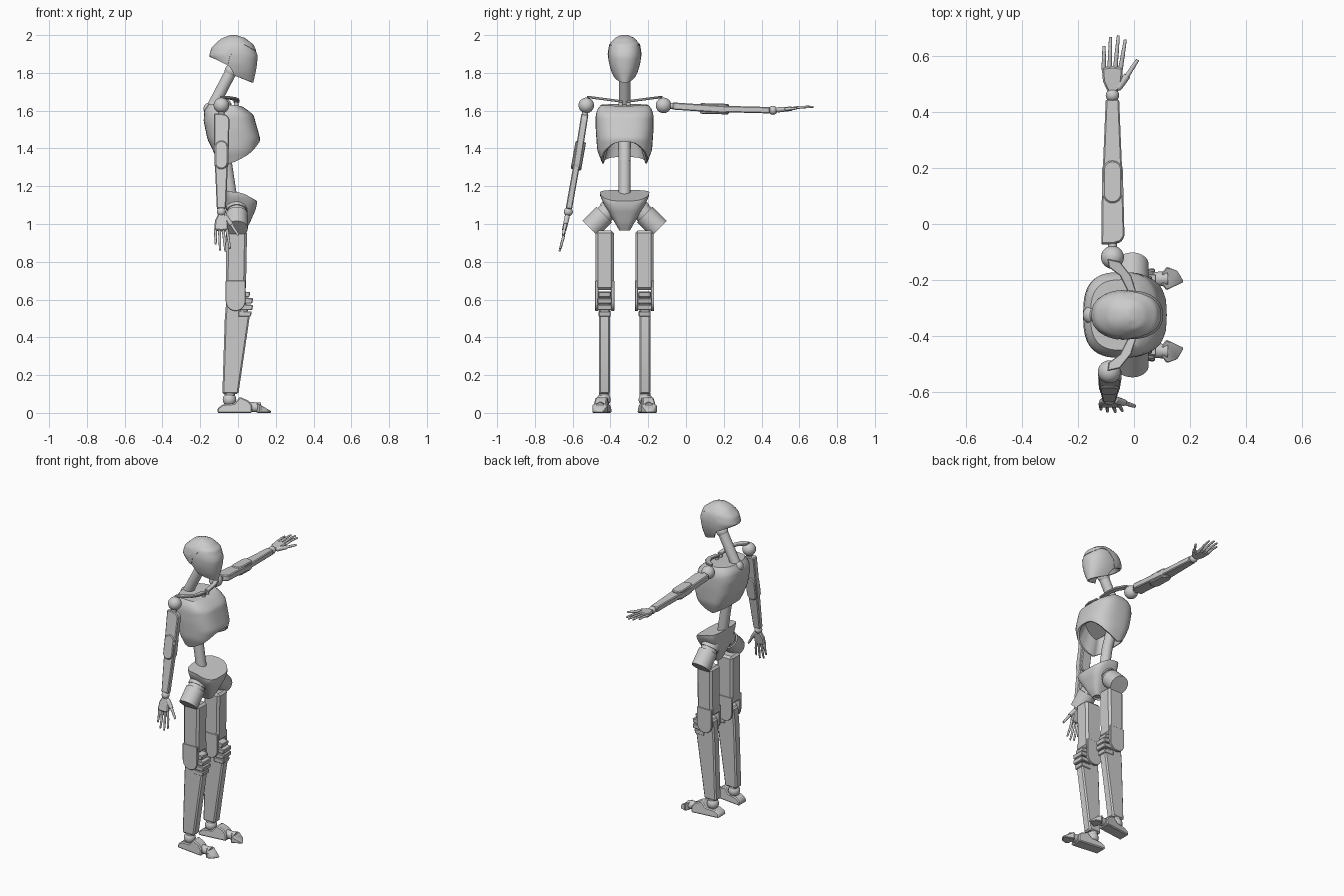
import bpy, bmesh
from math import sin, cos, pi, radians, copysign
from mathutils import Vector

if "Cube" in bpy.data.objects:
    bpy.data.objects.remove(bpy.data.objects["Cube"])

CY = -0.325  # y of the body's own mid-plane


def finish(name, bm, angle=32):
    bmesh.ops.recalc_face_normals(bm, faces=bm.faces[:])
    me = bpy.data.meshes.new(name)
    bm.to_mesh(me)
    bm.free()
    me.shade_smooth()
    me.set_sharp_from_angle(angle=radians(angle))
    ob = bpy.data.objects.new(name, me)
    bpy.context.collection.objects.link(ob)
    return ob


def lerp(table, t):
    if t <= table[0][0]:
        return table[0][1]
    for (a, u), (b, v) in zip(table, table[1:]):
        if t <= b:
            return u + (v - u) * (t - a) / (b - a)
    return table[-1][1]


def bridge(bm, rings):
    for A, B in zip(rings, rings[1:]):
        for i in range(len(A)):
            j = (i + 1) % len(A)
            bm.faces.new((A[i], A[j], B[j], B[i]))


def shell(name, xc, bot, top, front, back, half, n, rise, levels=12, N=48, grow=1.0):
    """Body shell: superellipse rings; bot/top heights vary with cos(angle), bottom hollowed."""
    bm = bmesh.new()
    rings = []

    def point(a, z, k=1.0):
        c, s = cos(a), sin(a)
        rx = (lerp(front, z) - xc) if c > 0 else (xc - lerp(back, z))
        return Vector((xc + k * rx * copysign(abs(c) ** (2 / n), c),
                       CY + k * lerp(half, z) * copysign(abs(s) ** (2 / n), s), z))
    angs = [2 * pi * i / N for i in range(N)]
    lo = [lerp(bot, cos(a)) for a in angs]
    for k, up in ((0.7, rise), (0.93, 0)):
        ring = []
        for a, z in zip(angs, lo):
            p = point(a, z, k)
            p.z += up
            ring.append(bm.verts.new(p))
        rings.append(ring)
    for l in range(levels + 1):
        t = l / levels
        rings.append([bm.verts.new(point(a, z + (lerp(top, cos(a)) - z) * t, grow))
                      for a, z in zip(angs, lo)])
    bridge(bm, rings)
    bm.faces.new(rings[0])
    bm.faces.new(rings[-1])
    return finish(name, bm)


def rod(name, p, q, r, r2=None, seg=24):
    p, q = Vector(p), Vector(q)
    bm = bmesh.new()
    rot = (q - p).to_track_quat('Z', 'Y')
    rings = [[bm.verts.new(o + rot @ Vector((rr * cos(2 * pi * i / seg), rr * sin(2 * pi * i / seg), 0)))
              for i in range(seg)] for o, rr in ((p, r), (q, r if r2 is None else r2))]
    bridge(bm, rings)
    bm.faces.new(rings[0])
    bm.faces.new(rings[1])
    return finish(name, bm)


def ball(name, p, r, seg=24):
    bm = bmesh.new()
    bmesh.ops.create_uvsphere(bm, u_segments=seg, v_segments=seg // 2, radius=r)
    bmesh.ops.translate(bm, vec=Vector(p), verts=bm.verts[:])
    return finish(name, bm)


def plate(name, pts, th, place, bevel=0.006):
    """Extruded outline (a, b) of thickness th, put in space by place(a, b, w)."""
    bm = bmesh.new()
    rings = [[bm.verts.new(place(a, b, w)) for a, b in pts] for w in (-th / 2, th / 2)]
    bridge(bm, rings)
    bm.faces.new(rings[0])
    bm.faces.new(rings[1])
    bmesh.ops.recalc_face_normals(bm, faces=bm.faces[:])
    if bevel:
        edges = [e for e in bm.edges if e.calc_face_angle(0) > 0.6]
        bmesh.ops.bevel(bm, geom=edges, offset=bevel, segments=1, affect='EDGES', clamp_overlap=True)
    return finish(name, bm)


def arc(u, r, a0, a1, n=12):
    return [(u + r * cos(a0 + (a1 - a0) * i / n), r * sin(a0 + (a1 - a0) * i / n)) for i in range(n + 1)]


# head: face mask and cranium
hf = [(1.745, .08), (1.82, .097), (1.89, .105), (1.95, .08), (1.985, .035), (2, -.01)]
hb = [(1.745, -.04), (1.8, -.07), (1.84, -.115), (1.89, -.15), (1.935, -.137), (1.98, -.09), (2, -.04)]
hh = [(1.745, .038), (1.8, .068), (1.85, .083), (1.9, .088), (1.95, .08), (1.985, .05), (2, .018)]
flat_top = [(-1, 1.996), (1, 1.996)]
shell("face_mask", -.02, [(-1, 1.89), (-.3, 1.845), (0, 1.785), (.4, 1.768), (1, 1.748)], flat_top, hf, hb, hh, 2.3, .03)
shell("cranium", -.02, [(-1, 1.885), (-.3, 1.838), (-.1, 1.9), (.15, 1.945), (.5, 1.95), (1, 1.915)],
      [(-1, 2), (1, 2)], hf, hb, hh, 2.3, .02, grow=1.025)

# neck
rod("neck", (-.14, CY, 1.61), (-.025, CY, 1.83), .031)
ball("neck_base", (-.15, CY, 1.61), .033)
ball("neck_top", (-.035, CY, 1.81), .036)

# chest shell, open below with an arched front edge
shell("chest", -.045, [(-1, 1.355), (0, 1.32), (.6, 1.365), (.85, 1.4), (1, 1.435)], [(-1, 1.635), (1, 1.625)],
      [(1.32, .075), (1.38, .1), (1.45, .118), (1.575, .083), (1.605, .05), (1.635, .0)],
      [(1.32, -.1), (1.45, -.162), (1.545, -.182), (1.6, -.178), (1.635, -.155)],
      [(1.32, .118), (1.39, .145), (1.5, .153), (1.58, .153), (1.61, .142), (1.635, .122)], 2.8, .1, levels=16)

# waist and pelvis
for i, (p, q) in enumerate((((-.1, 1.47), (-.065, 1.33)), ((-.065, 1.33), (-.035, 1.13)))):
    rod(f"waist_{i}", (p[0], CY, p[1]), (q[0], CY, q[1]), .032)
ball("waist_joint", (-.065, CY, 1.33), .032)
shell("pelvis", 0, [(-1, .965), (1, .965)], [(-1, 1.18), (0, 1.168), (1, 1.122)],
      [(.96, .035), (1, .06), (1.08, .095), (1.12, .102), (1.18, .07)],
      [(.96, -.02), (1.05, -.06), (1.18, -.072)],
      [(.96, .025), (1, .048), (1.1, .108), (1.15, .13), (1.18, .131)], 3.6, .01)

# parts that come in pairs: collar and legs
for side, s in (("left", 1), ("right", -1)):
    def up(y0):
        return lambda a, b, w: Vector((a, CY + s * (y0 + w), b))

    plate(f"{side}_collar", [(-.095, .2), (-.09, .17), (-.05, .14), (-.025, .09), (-.025, .012),
                             (.008, .012), (.006, .09), (-.01, .14), (-.05, .19)], .013,
          lambda a, b, w: Vector((a, CY + s * b, 1.647 + .13 * b + w)), .003)
    rod(f"{side}_collar_post", (-.01, CY + s * .02, 1.6), (-.01, CY + s * .02, 1.648), .012)

    # hip cylinder tilted in towards the pelvis, with a narrower collar
    for nm, t0, t1, r in (("hip", 0, .075, .058), ("hip_ring", .075, .09, .05), ("hip_socket", .09, .13, .055)):
        rod(f"{side}_{nm}", (-.006, CY + s * (.182 - t0), .975 + t0), (-.006, CY + s * (.182 - t1), .975 + t1), r, seg=32)

    # thigh, knee side plates, ridged knee cap, shin
    plate(f"{side}_thigh", [(-.065, .65), (.042, .65), (.048, .965), (-.064, .965)], .097, up(.105), .013)
    disc = [(b - .013, .592 - a) for a, b in arc(0, .052, -pi / 2, pi / 2, 16)]
    for w in (.063, .148):
        plate(f"{side}_knee_plate", disc + [(.039, .7), (-.065, .7)], .017, up(w), .002)
    rod(f"{side}_knee_axle", (-.013, CY + s * .06, .592), (-.013, CY + s * .15, .592), .04)
    for i, (z, x, w) in enumerate(((.628, .065, .066), (.595, .08, .08), (.56, .08, .08), (.525, .073, .064))):
        plate(f"{side}_knee_cap_{i}", [(.0, z - .016), (x - .005, z - .016), (x, z + .012), (.0, z + .016)], w, up(.106), .004)
    plate(f"{side}_shin", [(-.06, .62), (.03, .625), (.062, .51), (.002, .1), (-.083, .1), (-.07, .5)], .058, up(.107), .008)

    # ankle and foot, turned slightly out
    ball(f"{side}_ankle", (-.045, CY + s * .11, .07), .036)
    rod(f"{side}_ankle_post", (-.043, CY + s * .108, .05), (-.043, CY + s * .108, .105), .028)
    plate(f"{side}_foot", [(-.11, 0), (-.108, .025), (-.08, .045), (-.02, .05), (.01, .085), (.055, .065), (.075, .04), (.075, 0)],
          .078, lambda a, b, w: Vector((a, CY + s * (.12 + .12 * a + w * (1 - 2.5 * b)), b)), .006)
    rod(f"{side}_toe_joint", (.06, CY + s * .127, .032), (.12, CY + s * .13, .028), .026)
    plate(f"{side}_toe", [(.1, .11), (.1, .15), (.117, .172), (.155, .158), (.178, .118), (.115, .088)], 1,
          lambda a, b, w: Vector((a, CY + s * b, max(0, w * 2) * (.006 + .6 * (.18 - a)))), .004)


def limb_frame(x, p, q):
    d = (Vector(q) - Vector(p))
    L = d.length
    d /= L
    return L, lambda u, b, w: Vector((x + b, p[0] + u * d.x - w * d.y, p[1] + u * d.y + w * d.x))


def arm(side, x, S, E, W, T):
    """Arm through (y, z) joints: shoulder, elbow, wrist, fingertip; thumb towards +x."""
    L, f = limb_frame(x, S, E)
    ball(f"{side}_shoulder", f(0, 0, 0), .041, 32)
    rod(f"{side}_shoulder_pin", f(.02, 0, 0), f(.08, 0, 0), .016)
    plate(f"{side}_upper_arm", [(.075, .043), (.055, .03), (.046, 0), (.046, -.04)] + arc(L + .043, .037, -pi / 2, pi / 2),
          .038, f, .005)
    L, f = limb_frame(x, E, W)
    plate(f"{side}_elbow", arc(.042, .034, -pi / 2, pi / 2) + arc(-.042, .034, pi / 2, 3 * pi / 2), .056, f, .005)
    plate(f"{side}_forearm", arc(-.042, .038, pi / 2, 3 * pi / 2) + [(L - .015, -.024), (L - .015, .024)], .034, f, .005)
    ball(f"{side}_wrist", f(0, 0, 0) + f(L, 0, 0) - f(0, 0, 0), .024)
    L, f = limb_frame(x, W, T)
    plate(f"{side}_palm", [(.012, -.016), (.012, .016), (.035, .032), (.075, .036), (.1, .036), (.105, 0),
                           (.1, -.038), (.05, -.034)], .024, f, .006)
    # fingers in three joints, then the thumb
    for i, (b0, b1, tip) in enumerate(((-.031, -.03, .177), (-.01, -.007, .209), (.01, .021, .215), (.029, .046, .2))):
        knots = [f(.095 + (tip - .095) * t, b0 + (b1 - b0) * t, .004 * sin(pi * t)) for t in (0, .42, .73, 1)]
        for k in range(3):
            r = .0085 - .001 * k
            rod(f"{side}_finger_{i}_{k}", knots[k], knots[k + 1], r, r - .0015, 12)
            ball(f"{side}_knuckle_{i}_{k}", knots[k], r, 12)
    path = [f(.03, .022, 0), f(.07, .053, 0), f(.1, .072, 0), f(.127, .09, 0)]
    for k, r in enumerate((.014, .009, .008)):
        rod(f"{side}_thumb_{k}", path[k], path[k + 1], r, r - .002, 12)
        ball(f"{side}_thumb_knuckle_{k}", path[k], r, 12)


# left arm held straight out to the side, right arm hanging
arm("left", -.077, (-.119, 1.628), (.15, 1.61), (.46, 1.602), (.675, 1.62))
arm("right", -.088, (-.528, 1.628), (-.57, 1.362), (-.623, 1.065), (-.672, .848))
